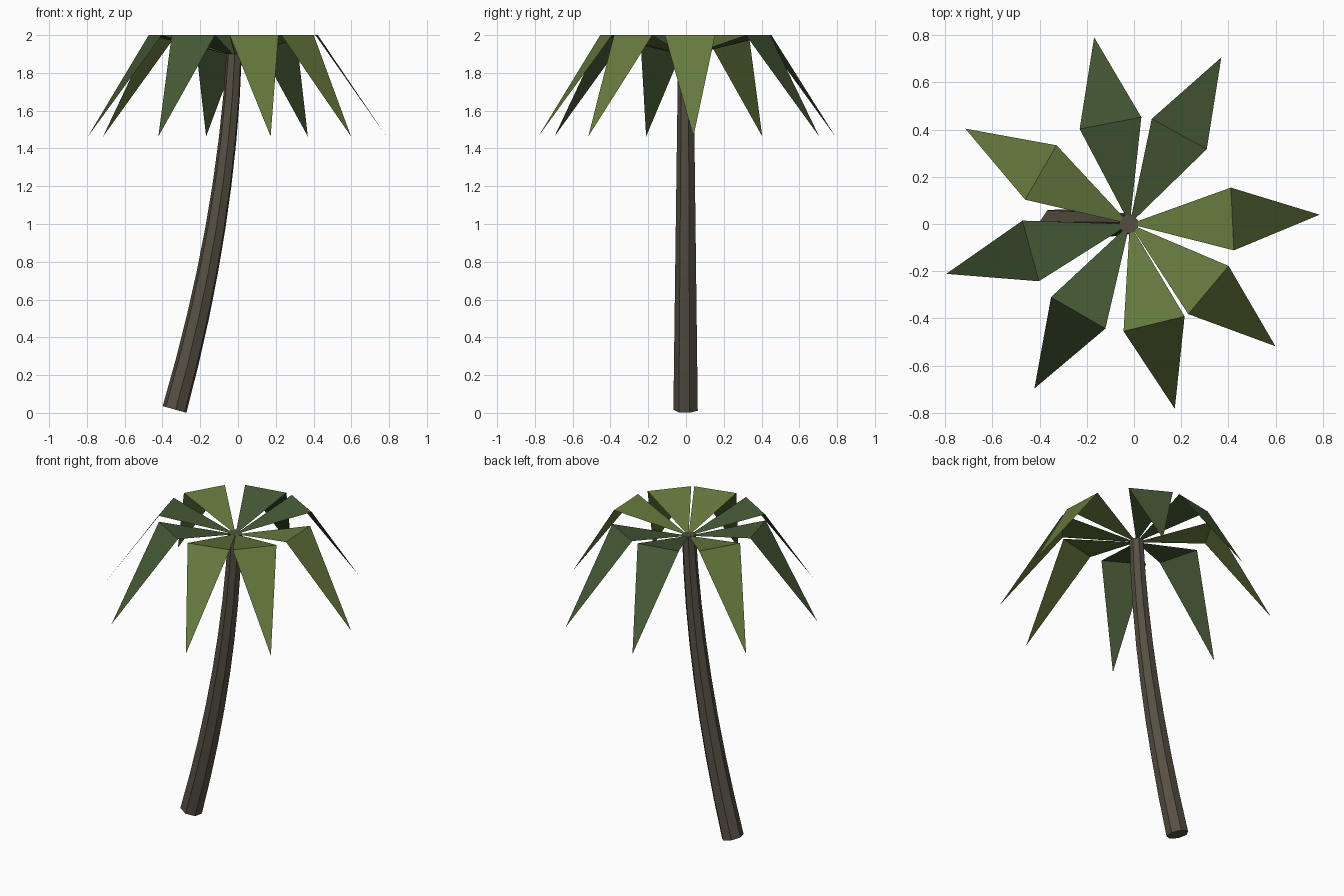
import bpy
import math
from mathutils import Vector, Matrix

if "Cube" in bpy.data.objects:
    bpy.data.objects.remove(bpy.data.objects["Cube"])


def material(name, colour):
    m = bpy.data.materials.new(name)
    m.diffuse_color = (*colour, 1.0)
    m.use_nodes = True
    m.node_tree.nodes["Principled BSDF"].inputs["Base Color"].default_value = m.diffuse_color
    return m


def add_mesh(name, verts, faces, mat):
    me = bpy.data.meshes.new(name)
    me.from_pydata(verts, [], faces)
    me.materials.append(mat)
    me.update()
    ob = bpy.data.objects.new(name, me)
    bpy.context.collection.objects.link(ob)
    return ob


bark = material("bark brown", (0.093, 0.078, 0.056))
light_green = material("yellow green", (0.133, 0.195, 0.048))
dark_green = material("deep green", (0.061, 0.102, 0.037))

# Curved, tapering seven-sided trunk: rings swept square to a bent path
SIDES, RINGS = 7, 8
p0, p1, p2 = Vector((-0.335, 0, 0.018)), Vector((-0.06, 0, 1.0)), Vector((-0.02, 0, 1.9))
verts, faces = [], []
for i in range(RINGS + 1):
    t = i / RINGS
    centre = p0 * (1 - t) ** 2 + p1 * 2 * t * (1 - t) + p2 * t * t
    along = (p1 - p0) * (1 - t) + (p2 - p1) * t
    tilt = Matrix.Rotation(math.atan2(along.x, along.z), 3, 'Y')
    radius = 0.067 + (0.042 - 0.067) * t
    for k in range(SIDES):
        a = math.radians(17) + math.tau * k / SIDES
        verts.append(centre + tilt @ Vector((radius * math.cos(a), radius * math.sin(a), 0)))
for i in range(RINGS):
    for k in range(SIDES):
        a, b = i * SIDES + k, i * SIDES + (k + 1) % SIDES
        faces.append((a, b, b + SIDES, a + SIDES))
faces.append(tuple(reversed(range(SIDES))))
faces.append(tuple(range(RINGS * SIDES, (RINGS + 1) * SIDES)))
add_mesh("trunk", verts, faces, bark)

# Fronds: a rising inner triangle folded into a drooping outer triangle
FROND = [(0, 0, 1.89), (0.435, -0.133, 2.0), (0.435, 0.133, 2.0), (0.805, 0, 1.463)]
fronds = [(2.8, light_green), (61.2, dark_green), (100.8, dark_green), (149.9, light_green),
          (195.2, dark_green), (239.9, dark_green), (283.7, light_green), (320.0, light_green)]
for n, (angle, mat) in enumerate(fronds, 1):
    turn = Matrix.Rotation(math.radians(angle), 3, 'Z')
    pts = [turn @ Vector(p) + Vector((-0.018, 0, 0)) for p in FROND]
    add_mesh(f"frond_{n}", pts, [(0, 1, 2), (1, 3, 2)], mat)
